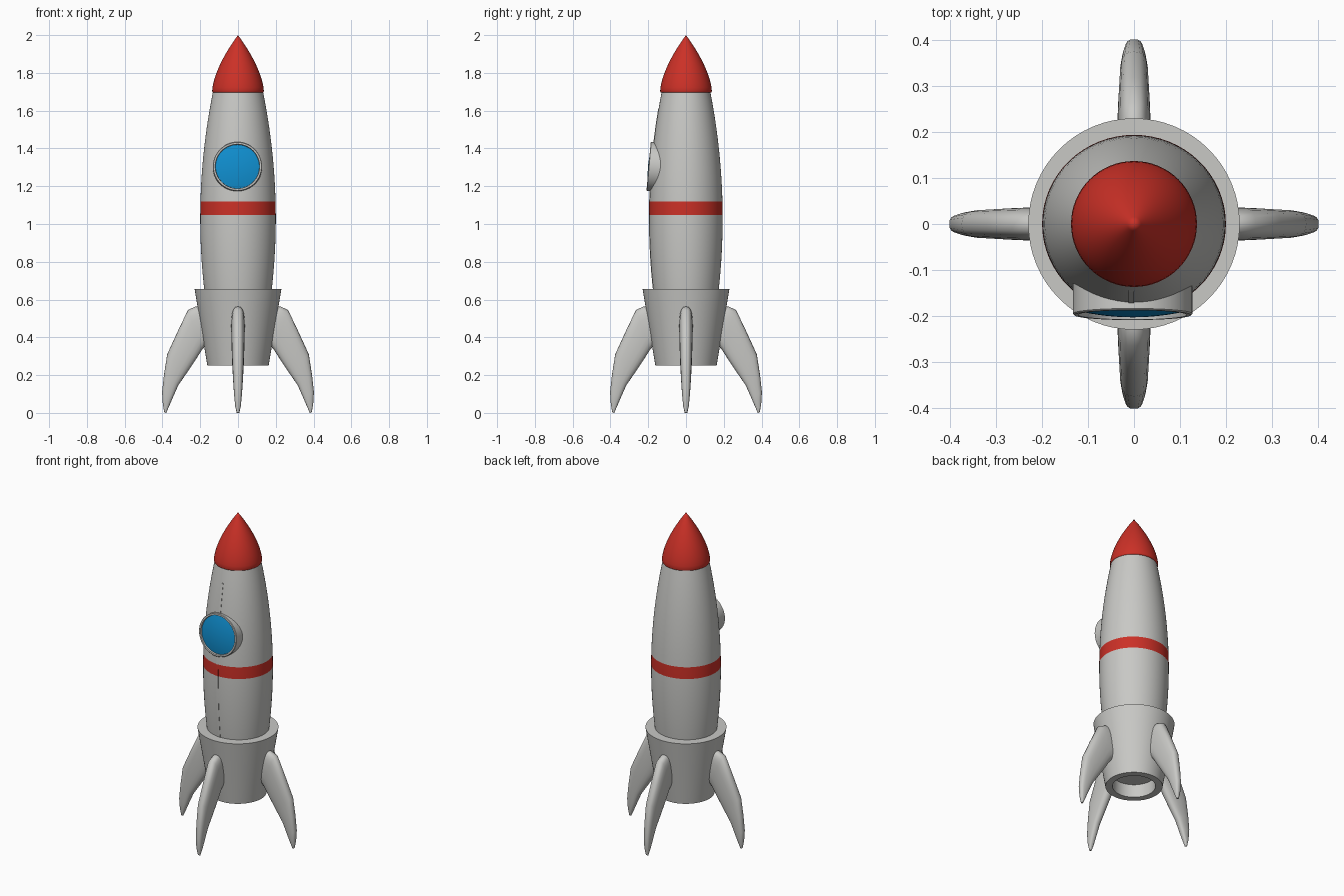
import bpy, bmesh, math
from mathutils import Matrix, Vector

if "Cube" in bpy.data.objects:
    bpy.data.objects.remove(bpy.data.objects["Cube"])


def material(name, rgb):
    m = bpy.data.materials.new(name)
    m.diffuse_color = (*rgb, 1)
    m.use_nodes = True
    m.node_tree.nodes["Principled BSDF"].inputs["Base Color"].default_value = m.diffuse_color
    return m


GREY = material("light grey", (0.58, 0.58, 0.56))
RED = material("red", (0.60, 0.03, 0.02))
BLUE = material("blue", (0.005, 0.27, 0.62))
BAND = (1.047, 1.12)


def loft(name, rings, mats, matrix=Matrix(), angle=35, rule=None):
    """Skin a list of equal-length point loops, cap both ends."""
    bm = bmesh.new()
    loops = [[bm.verts.new(p) for p in ring] for ring in rings]
    n = len(loops[0])
    for a, b in zip(loops, loops[1:]):
        for i in range(n):
            j = (i + 1) % n
            bm.faces.new((a[i], a[j], b[j], b[i]))
    bm.faces.new(loops[0])
    bm.faces.new(loops[-1])
    bmesh.ops.remove_doubles(bm, verts=bm.verts, dist=1e-5)
    bmesh.ops.recalc_face_normals(bm, faces=bm.faces)
    if rule:
        for f in bm.faces:
            f.material_index = rule(f.calc_center_median())
    bm.transform(matrix)
    me = bpy.data.meshes.new(name)
    bm.to_mesh(me)
    bm.free()
    for m in mats:
        me.materials.append(m)
    me.shade_smooth()
    me.set_sharp_from_angle(angle=math.radians(angle))
    ob = bpy.data.objects.new(name, me)
    bpy.context.collection.objects.link(ob)
    return ob


def lathe(name, profile, mats, sides=64, sy=1.0, **kw):
    """Revolve (radius, height) points about z."""
    turn = [2 * math.pi * i / sides for i in range(sides)]
    rings = [[(r * math.cos(a), r * sy * math.sin(a), z) for a in turn]
             for r, z in profile]
    return loft(name, rings, mats, **kw)


def body_radius(z):
    return 0.2 - 0.15 * (z - 1.03) ** 2


def in_band(c):
    return 1 if BAND[0] < c.z < BAND[1] else 0


# hull with red band, slightly flattened front to back
heights = sorted([0.5 + 0.05 * i for i in range(25) if abs(0.5 + 0.05 * i - 1.05) > 0.01]
                 + list(BAND))
lathe("hull", [(0, 0.5)] + [(body_radius(z), z) for z in heights] + [(0, 1.7)],
      [GREY, RED], sy=0.97, rule=in_band)

# nose cone
nose = [(0, 1.695), (0.125, 1.693), (0.135, 1.697)]
nose += [(0.137 * (1 - (i / 14) ** 1.6), 1.702 + 0.298 * i / 14) for i in range(15)]
lathe("nose_cone", nose, [RED], angle=50)

# engine skirt with recessed nozzle
lathe("engine_skirt", [(0, 0.33), (0.12, 0.33), (0.122, 0.25), (0.162, 0.25),
                       (0.23, 0.657), (0, 0.657)], [GREY])

# thin seam strip up the front
seam = []
for z in [0.64] + [z for z in heights if 0.66 < z < 1.59] + [1.61]:
    y = -0.97 * body_radius(z)
    seam.append([(-0.012, y - 0.002, z), (0.0, y - 0.002, z),
                 (0.0, y + 0.006, z), (-0.012, y + 0.006, z)])
loft("front_seam", seam, [GREY, RED], rule=in_band)

# porthole, tilted to follow the hull
place = Matrix.Translation((-0.003, -0.198, 1.305)) @ Matrix.Rotation(math.radians(85), 4, 'X')
lathe("porthole_frame", [(0, -0.1), (0.13, -0.1), (0.13, -0.003), (0.127, 0), (0.118, 0),
                         (0.116, -0.014), (0, -0.014)], [GREY], matrix=place)
glass = [(0, -0.013)] + [(0.116 * r / 8, -0.010 + 0.013 * (1 - (r / 8) ** 2))
                         for r in range(8, -1, -1)]
lathe("porthole_glass", glass, [BLUE], matrix=place)

# four swept fins: outer edge, inner edge, half thickness
stations = [((0.17, 0.565), (0.145, 0.37), 0.034),
            ((0.225, 0.563), (0.172, 0.355), 0.036),
            ((0.265, 0.545), (0.19, 0.335), 0.036),
            ((0.32, 0.43), (0.225, 0.28), 0.034),
            ((0.375, 0.31), (0.265, 0.22), 0.031),
            ((0.392, 0.20), (0.315, 0.148), 0.026),
            ((0.402, 0.11), (0.343, 0.085), 0.021),
            ((0.398, 0.045), (0.367, 0.03), 0.015),
            ((0.390, 0.002), (0.380, 0.0), 0.007)]


def spow(v, e):
    return math.copysign(abs(v) ** e, v)


rings = []
for outer, inner, t in stations:
    o, n = Vector(outer), Vector(inner)
    mid, half = (o + n) / 2, (o - n) / 2
    ring = []
    for i in range(20):
        a = 2 * math.pi * i / 20
        p = mid + half * spow(math.cos(a), 0.75)
        ring.append((p.x, t * spow(math.sin(a), 0.75), p.y))
    rings.append(ring)
for k, side in enumerate(("right", "back", "left", "front")):
    loft(side + "_fin", rings, [GREY], angle=60,
         matrix=Matrix.Rotation(k * math.pi / 2, 4, 'Z'))
